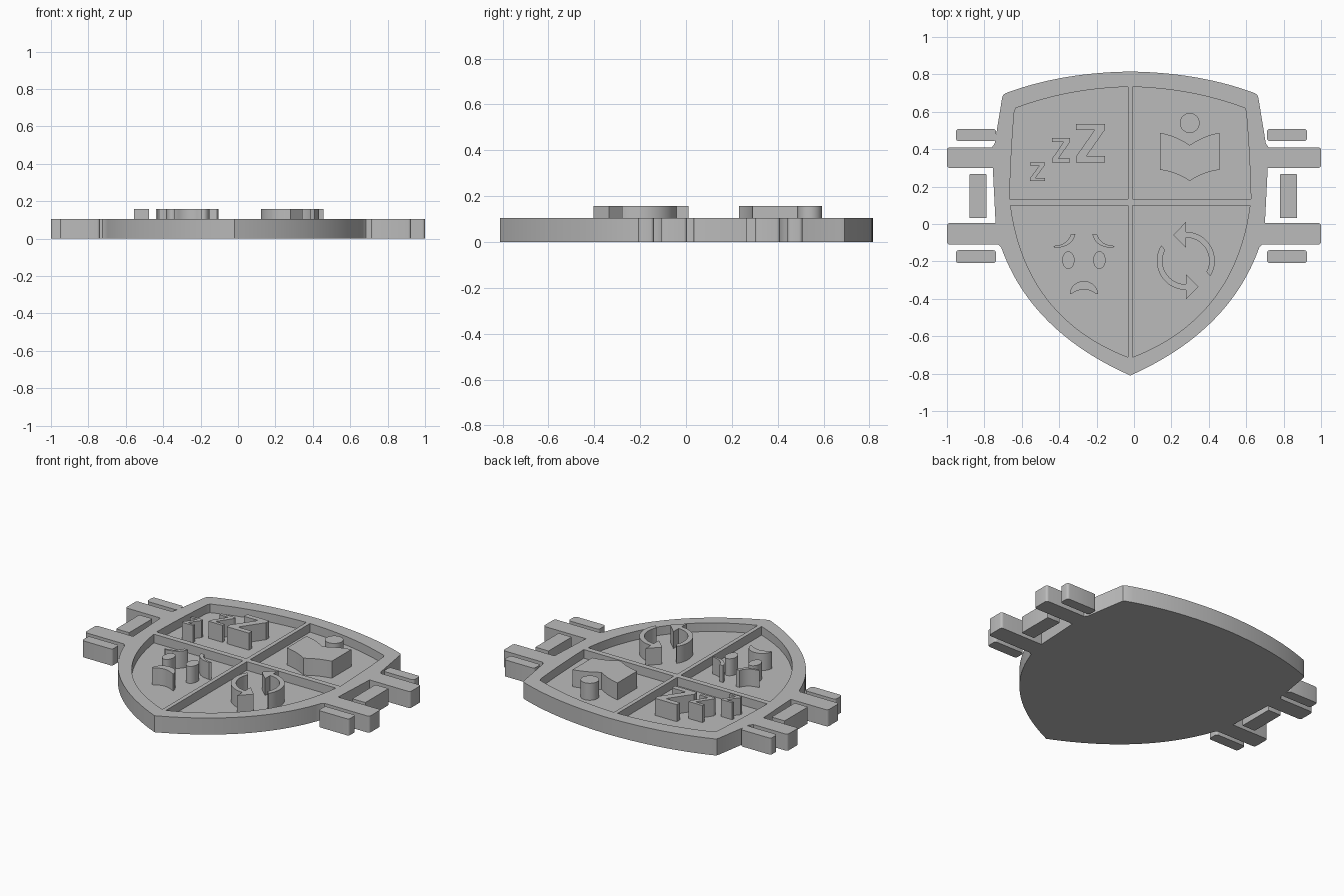
import bpy, bmesh, math
from mathutils import Vector

RIM, FLOOR, TOP = 0.105, 0.05, 0.158
CX = -0.02          # shield centre line

old = bpy.data.objects.get("Cube")
if old:
    bpy.data.objects.remove(old)

grey = bpy.data.materials.new("plain grey")
grey.use_nodes = True
grey.diffuse_color = (0.5, 0.5, 0.5, 1)
grey.node_tree.nodes["Principled BSDF"].inputs["Base Color"].default_value = (0.5, 0.5, 0.5, 1)


def prism(name, pts, z0, z1):
    """Extrude a flat outline upward."""
    bm = bmesh.new()
    face = bm.faces.new([bm.verts.new((x, y, z0)) for x, y in pts])
    up = bmesh.ops.extrude_face_region(bm, geom=[face])["geom"]
    bmesh.ops.translate(bm, vec=(0, 0, z1 - z0),
                        verts=[v for v in up if isinstance(v, bmesh.types.BMVert)])
    bmesh.ops.recalc_face_normals(bm, faces=bm.faces)
    mesh = bpy.data.meshes.new(name)
    bm.to_mesh(mesh)
    bm.free()
    mesh.materials.append(grey)
    ob = bpy.data.objects.new(name, mesh)
    bpy.context.collection.objects.link(ob)
    return ob


def smooth(ob):
    bpy.ops.object.select_all(action='DESELECT')
    ob.select_set(True)
    bpy.context.view_layer.objects.active = ob
    bpy.ops.object.shade_smooth_by_angle(angle=math.radians(30))


def bezier(a, b, c, n=16):
    a, b, c = Vector(a), Vector(b), Vector(c)
    return [tuple(a * (1 - t) ** 2 + b * 2 * t * (1 - t) + c * t * t)
            for t in (i / n for i in range(n + 1))]


def arc(cx, cy, rx, ry, a0, a1, n=20):
    return [(cx + rx * math.cos(a), cy + ry * math.sin(a))
            for a in (math.radians(a0 + (a1 - a0) * i / n) for i in range(n + 1))]


def rounded_box(x0, x1, y0, y1, r):
    pts = []
    for x, y, a in ((x1 - r, y1 - r, 0), (x0 + r, y1 - r, 90),
                    (x0 + r, y0 + r, 180), (x1 - r, y0 + r, 270)):
        pts += arc(x, y, r, r, a, a + 90, 4)
    return pts


# Shield outline with its side bars, from the top centre down to the tip
def half_outline(side):
    end = 1 - side * CX
    pts = bezier((0, 0.815), (0.37, 0.81), (0.665, 0.7), 14)
    pts += [(0.68, 0.69), (0.685, 0.675), (0.725, 0.43), (0.74, 0.41)]
    for y0, y1, root in ((0.3, 0.41, 0.735), (-0.11, 0.005, 0.72)):
        pts += arc(end - 0.015, y1 - 0.015, 0.015, 0.015, 90, 0, 4)
        pts += arc(end - 0.015, y0 + 0.015, 0.015, 0.015, 0, -90, 4)
        if y0 > 0:
            pts += [(root, y0), (0.72, y1 - 0.405)]
    pts += [(0.705, -0.11)]
    pts += bezier((0.69, -0.125), (0.53, -0.575), (0, -0.81), 24)
    return [(CX + side * u, y) for u, y in pts]


right, left = half_outline(1), half_outline(-1)
shield = prism("shield_body", right + left[-2:0:-1], 0, RIM)

# Four sunken panels
upper = bezier((0.013, 0.733), (0.33, 0.725), (0.612, 0.62), 12)
upper += bezier((0.62, 0.6), (0.64, 0.37), (0.645, 0.133), 6) + [(0.013, 0.133)]
lower = [(0.013, 0.098)] + bezier((0.64, 0.098), (0.56, -0.5), (0.013, -0.712), 24)
for label, half in (("upper", upper), ("lower", lower)):
    for word, s in (("left", 1), ("right", -1)):
        cutter = prism(f"{label}_{word}_panel_cutter", [(CX + s * u, y) for u, y in half], FLOOR, 0.2)
        mod = shield.modifiers.new("panel", 'BOOLEAN')
        mod.operation, mod.solver, mod.object = 'DIFFERENCE', 'EXACT', cutter
        bpy.ops.object.select_all(action='DESELECT')
        bpy.context.view_layer.objects.active = shield
        shield.select_set(True)
        bpy.ops.object.modifier_apply(modifier=mod.name)
        bpy.data.objects.remove(cutter)
smooth(shield)

# Loose side blocks
for word, cx in (("left", 0.818), ("right", -0.845)):
    x = cx + (0.008 if cx > 0 else 0.011)
    for name, box, r in (("back_strip", (cx - 0.107, cx + 0.107, 0.443, 0.508), 0.015),
                         ("front_strip", (cx - 0.107, cx + 0.107, -0.209, -0.14), 0.015),
                         ("middle_block", (x - 0.046, x + 0.046, 0.033, 0.266), 0.003)):
        smooth(prism(f"{word}_{name}", rounded_box(*box, r), 0, RIM))


def icon(name, pts):
    smooth(prism(name, pts, FLOOR - 0.01, TOP))


# Zigzag sleep marks
zigzag = [(0, 1), (1, 1), (1, .85), (.36, .16), (1, .16), (1, 0),
          (0, 0), (0, .15), (.64, .84), (0, .84)]
for size, x, y, w, h in (("large", -0.31, 0.33, 0.155, 0.205),
                         ("medium", -0.438, 0.33, 0.097, 0.13),
                         ("small", -0.556, 0.23, 0.08, 0.1)):
    icon(f"{size}_sleep_mark", [(x + u * w, y + v * h) for u, v in zigzag])

# Reader: open book and head
page = bezier((0.158, 0.487), (0.08, 0.475), (0, 0.422), 8)
page += bezier((0, 0.23), (0.07, 0.278), (0.158, 0.29), 8)
spine = 0.298
icon("open_book", [(spine + u, y) for u, y in page[:9]]
     + [(spine - u, y) for u, y in page[7::-1]]
     + [(spine - u, y) for u, y in page[:9:-1]]
     + [(spine + u, y) for u, y in page[9:]])
icon("reader_head", arc(spine, 0.54, 0.053, 0.053, 0, 350, 35))

# Worried face
face_x = -0.268
brow = bezier((0.165, -0.117), (0.09, -0.115), (0.07, -0.055), 10)
brow += bezier((0.045, -0.053), (0.06, -0.125), (0.155, -0.128), 10)
for word, s in (("left", 1), ("right", -1)):
    icon(f"{word}_brow", [(face_x + s * u, y) for u, y in brow])
    icon(f"{word}_eye", arc(face_x + s * 0.083, -0.193, 0.033, 0.047, 0, 350, 35))
icon("sad_mouth", arc(face_x, -0.375, 0.075, 0.07, 180, 0)
     + bezier((face_x + 0.06, -0.37), (face_x, -0.33), (face_x - 0.06, -0.37), 10))

# Pair of circling arrows, the second turned half way round
ax, ay = 0.277, -0.197
arrow = arc(0, 0, 0.155, 0.155, -32, 90) + [(0, 0.207), (-0.068, 0.138), (0, 0.072)]
arrow += arc(0, 0, 0.125, 0.125, 90, -28)
for word, s in (("upper", 1), ("lower", -1)):
    icon(f"{word}_cycle_arrow", [(ax + s * u, ay + s * v) for u, v in arrow])
